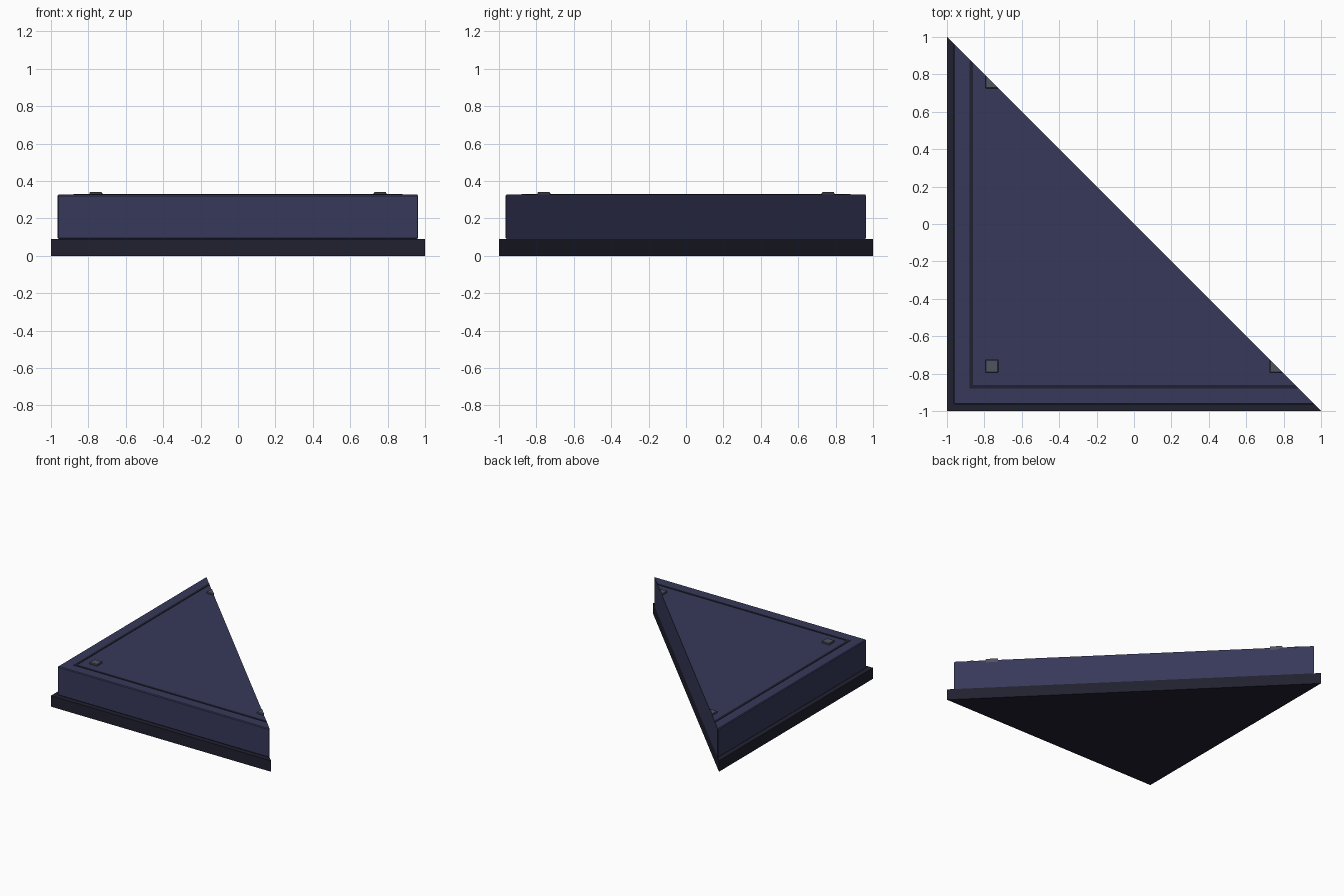
import bpy, bmesh
from mathutils import Matrix

if "Cube" in bpy.data.objects:
    bpy.data.objects.remove(bpy.data.objects["Cube"])


def material(name, rgb):
    m = bpy.data.materials.new(name)
    m.diffuse_color = (*rgb, 1)
    m.use_nodes = True
    m.node_tree.nodes["Principled BSDF"].inputs["Base Color"].default_value = m.diffuse_color
    return m


navy = material("navy_panel", (0.038, 0.040, 0.100))
dark = material("dark_trim", (0.014, 0.015, 0.028))
grey = material("grey_stud", (0.080, 0.084, 0.115))


def half_block(name, boxes, mat, bevel=0.0):
    """Boxes (x0, x1, y0, y1, z0, z1), bevelled, then cut along the diagonal and capped."""
    bm = bmesh.new()
    for x0, x1, y0, y1, z0, z1 in boxes:
        mtx = Matrix.Translation(((x0 + x1) / 2, (y0 + y1) / 2, (z0 + z1) / 2))
        mtx = mtx @ Matrix.Diagonal((x1 - x0, y1 - y0, z1 - z0, 1))
        bmesh.ops.create_cube(bm, size=1, matrix=mtx)
    if bevel:
        bmesh.ops.bevel(bm, geom=bm.edges[:], offset=bevel, segments=1, affect='EDGES')
    cut = bmesh.ops.bisect_plane(bm, geom=bm.verts[:] + bm.edges[:] + bm.faces[:], dist=1e-5,
                                 plane_co=(0, 0, 0), plane_no=(1, 1, 0), clear_outer=True)
    bmesh.ops.holes_fill(bm, edges=[e for e in bm.edges if e.is_boundary], sides=0)
    bmesh.ops.recalc_face_normals(bm, faces=bm.faces[:])
    me = bpy.data.meshes.new(name)
    bm.to_mesh(me)
    bm.free()
    me.materials.append(mat)
    ob = bpy.data.objects.new(name, me)
    bpy.context.collection.objects.link(ob)
    return ob


# Plinth and raised slab
half_block("base_plinth", [(-1, 1, -1, 1, 0, 0.09)], dark)
half_block("upper_slab", [(-0.965, 0.965, -0.965, 0.965, 0.09, 0.327)], navy, 0.006)

# Inlaid trim lines along the two straight sides
a, b = -0.88, -0.86
half_block("side_trim_line", [(a, b, a, -a, 0.315, 0.33)], dark)
half_block("front_trim_line", [(b, -a, a, b, 0.315, 0.33)], dark)

# Corner studs, the outer two sliced by the diagonal
s, c = 0.035, 0.76
for name, x, y in (("corner_stud", -c, -c), ("right_stud", c, -c), ("back_stud", -c, c)):
    half_block(name, [(x - s, x + s, y - s, y + s, 0.31, 0.34)], grey, 0.004)
